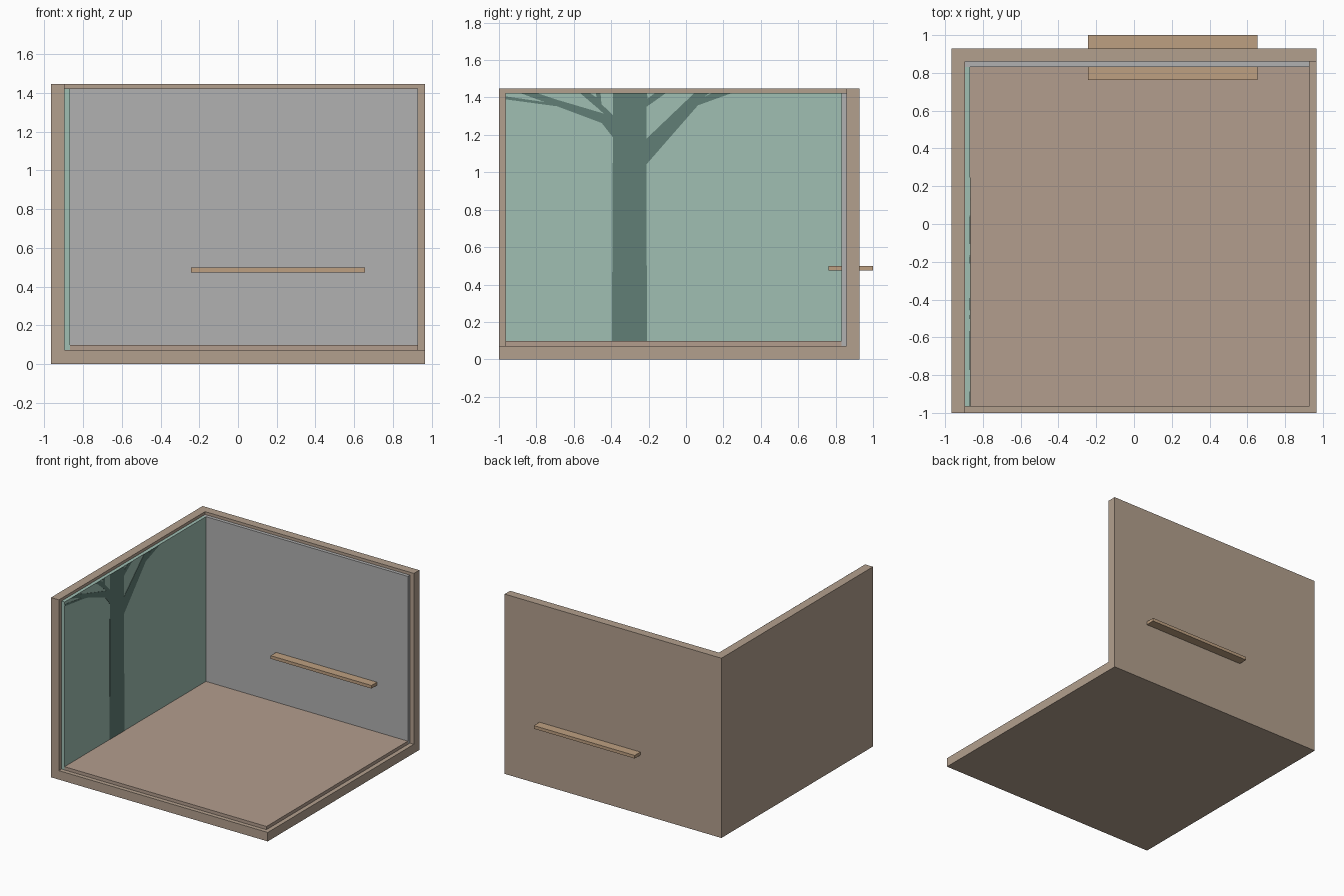
import bpy, bmesh

if "Cube" in bpy.data.objects:
    bpy.data.objects.remove(bpy.data.objects["Cube"])


def material(name, rgb):
    m = bpy.data.materials.new(name)
    m.diffuse_color = (*rgb, 1)
    m.use_nodes = True
    m.node_tree.nodes["Principled BSDF"].inputs["Base Color"].default_value = m.diffuse_color
    return m


def finish(name, bm, mat=None):
    bmesh.ops.recalc_face_normals(bm, faces=bm.faces)
    me = bpy.data.meshes.new(name)
    bm.to_mesh(me)
    bm.free()
    ob = bpy.data.objects.new(name, me)
    bpy.context.collection.objects.link(ob)
    if mat:
        me.materials.append(mat)
    return ob


def box(name, lo, hi, mat=None):
    bm = bmesh.new()
    bmesh.ops.create_cube(bm, size=1)
    for v in bm.verts:
        v.co = [(a + b) / 2 + c * (b - a) for a, b, c in zip(lo, hi, v.co)]
    return finish(name, bm, mat)


def flat_shape(bm, pts, x, depth):
    """Extrude an outline given in (y, z) along x."""
    face = bm.faces.new([bm.verts.new((x, y, z)) for y, z in pts])
    new = bmesh.ops.extrude_face_region(bm, geom=[face])["geom"]
    bmesh.ops.translate(bm, vec=(depth, 0, 0),
                        verts=[g for g in new if isinstance(g, bmesh.types.BMVert)])


plaster = material("plaster", (0.45, 0.35, 0.27))
teal = material("teal_paint", (0.35, 0.52, 0.45))
dark_teal = material("dark_teal_paint", (0.12, 0.21, 0.18))
wood = material("wood", (0.51, 0.35, 0.22))
floor_wood = material("floor_wood", (0.45, 0.34, 0.27))
grey = material("grey_paint", (0.44, 0.44, 0.44))

# Outer shell: one block with the room cut out of its front, right and top
shell = box("outer_shell", (-0.965, -1, 0), (0.965, 0.928, 1.447), plaster)
cutter = box("room_cutter", (-0.895, -1.5, 0.072), (1.5, 0.859, 2))
cutter.hide_render = True
cut = shell.modifiers.new("room", "BOOLEAN")
cut.operation = "DIFFERENCE"
cut.solver = "EXACT"
cut.object = cutter
bpy.context.view_layer.objects.active = shell
bpy.ops.object.modifier_apply(modifier="room")
bpy.data.objects.remove(cutter)

# Inner linings, set back from the shell edges
TOP = 1.424
box("left_lining", (-0.895, -0.966, 0.072), (-0.868, 0.832, TOP), teal)
box("back_lining", (-0.895, 0.832, 0.072), (0.93, 0.859, TOP), grey)
box("floor_lining", (-0.868, -0.966, 0.072), (0.93, 0.832, 0.098), floor_wood)

# Shelf passing through the back wall
box("shelf", (-0.243, 0.762, 0.474), (0.655, 1.0, 0.499), wood)

# Painted tree on the left wall: outline of trunk and branches
outline = [
    (-0.396, 0.098), (-0.209, 0.098), (-0.211, 1.043), (0.064, 1.358), (0.246, TOP),
    (0.14, TOP), (0.10, 1.405), (0.125, TOP), (0.045, TOP), (-0.211, 1.18),
    (-0.211, 1.35), (-0.107, TOP), (-0.165, TOP), (-0.205, 1.395), (-0.209, TOP),
    (-0.391, TOP), (-0.391, 1.305), (-0.452, 1.365), (-0.457, TOP), (-0.482, TOP),
    (-0.478, 1.40), (-0.515, TOP), (-0.567, TOP), (-0.465, 1.337), (-0.44, 1.314),
    (-0.68, 1.385), (-0.797, TOP), (-0.888, TOP), (-0.754, 1.375), (-0.966, 1.406),
    (-0.966, 1.39), (-0.69, 1.353), (-0.45, 1.263), (-0.391, 1.187)]
bm = bmesh.new()
flat_shape(bm, outline, -0.868, 0.002)
finish("wall_tree", bm, dark_teal)
